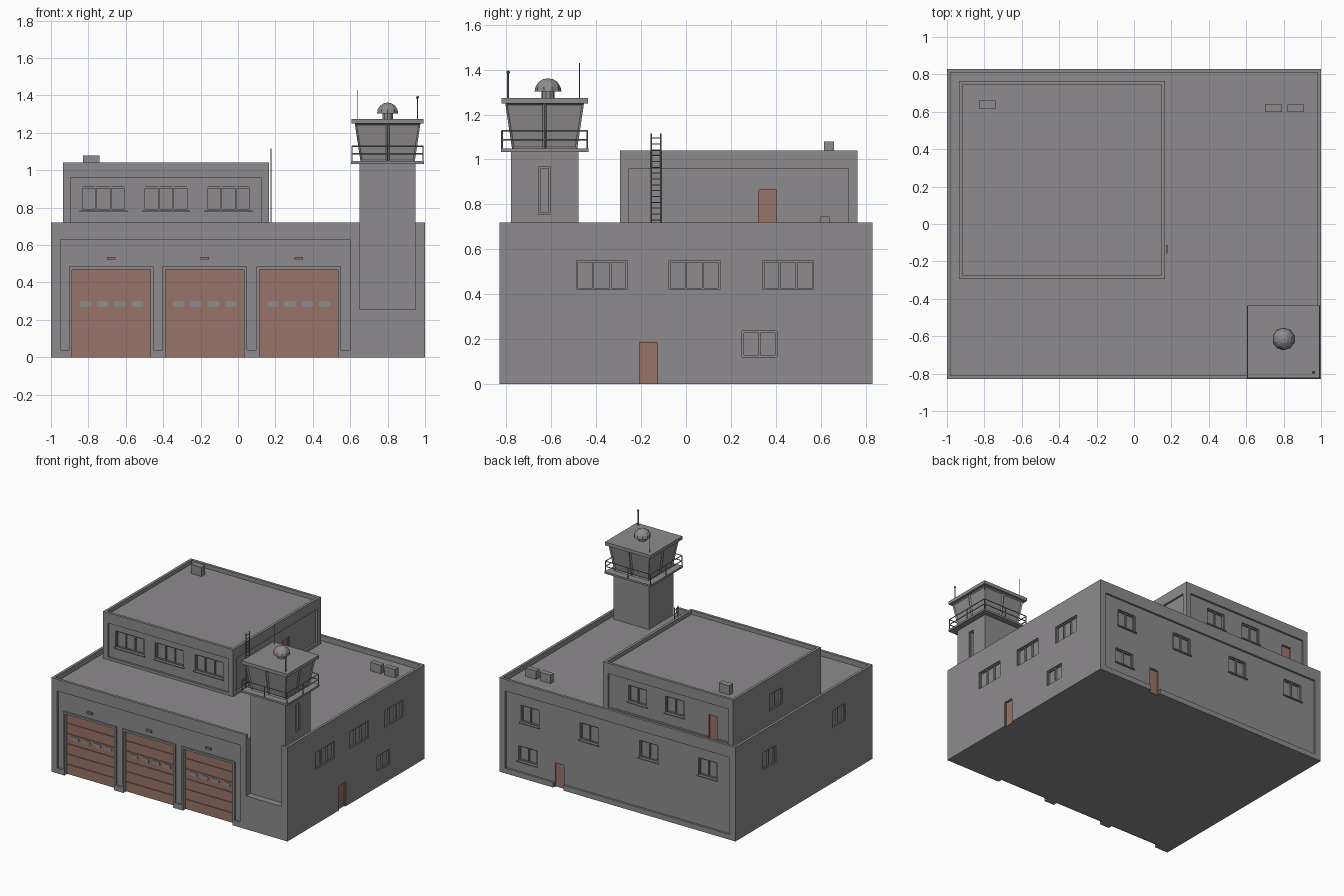
import bpy, bmesh, math
from mathutils import Vector, Matrix

if "Cube" in bpy.data.objects:
    bpy.data.objects.remove(bpy.data.objects["Cube"], do_unlink=True)


def material(name, rgb):
    m = bpy.data.materials.new(name)
    m.use_nodes = True
    m.diffuse_color = (*rgb, 1)
    m.node_tree.nodes["Principled BSDF"].inputs["Base Color"].default_value = (*rgb, 1)
    return m


GREY = material("concrete grey", (0.27, 0.26, 0.268))
BROWN = material("door brown", (0.31, 0.175, 0.14))


def finish(name, bm, mat):
    bmesh.ops.recalc_face_normals(bm, faces=bm.faces)
    me = bpy.data.meshes.new(name)
    bm.to_mesh(me)
    bm.free()
    me.materials.append(mat)
    ob = bpy.data.objects.new(name, me)
    bpy.context.collection.objects.link(ob)
    return ob


def add_box(bm, x, y, z):
    size = Matrix.Diagonal((x[1] - x[0], y[1] - y[0], z[1] - z[0], 1))
    mid = Matrix.Translation((sum(x) / 2, sum(y) / 2, sum(z) / 2))
    return bmesh.ops.create_cube(bm, size=1, matrix=mid @ size)["verts"]


def boxes(name, items, mat=GREY):
    bm = bmesh.new()
    for b in items:
        add_box(bm, *b)
    return finish(name, bm, mat)


def cut(body, items):
    cutter = boxes("cutter", items)
    cutter.hide_render = True
    mod = body.modifiers.new("cut", 'BOOLEAN')
    mod.object, mod.operation, mod.solver = cutter, 'DIFFERENCE', 'EXACT'
    bpy.context.view_layer.objects.active = body
    bpy.ops.object.modifier_apply(modifier=mod.name)
    bpy.data.objects.remove(cutter, do_unlink=True)


def on_wall(wall, u, z, d):
    """Box on a wall: u along it, z up, d outward from its plane."""
    axis, sign, plane = wall
    n = tuple(sorted(plane + sign * k for k in d))
    return (n, u, z) if axis == 'x' else (u, n, z)


def cyl(name, p, q, r, sides=8):
    p, q = Vector(p), Vector(q)
    bm = bmesh.new()
    rot = (q - p).to_track_quat('Z', 'Y').to_matrix().to_4x4()
    bmesh.ops.create_cone(bm, cap_ends=True, segments=sides, radius1=r, radius2=r,
                          depth=(q - p).length, matrix=Matrix.Translation((p + q) / 2) @ rot)
    return finish(name, bm, GREY)


FRONT, BACK = ('y', -1, -0.83), ('y', 1, 0.83)
LEFT, RIGHT = ('x', 1, 1.0), ('x', -1, -1.0)
P_FRONT, P_BACK = ('y', -1, -0.295), ('y', 1, 0.765)
P_LEFT, P_RIGHT = ('x', 1, 0.165), ('x', -1, -0.935)
PANEL = 0.015   # depth of the large recessed wall panels
DEEP = 0.02     # depth of window and door openings


def window(wall, centre, width, z, panes, skin, sill):
    """Returns the opening and adds bars and sill; skin is the wall surface depth."""
    u = (centre - width / 2, centre + width / 2)
    bars = []
    for i in range(panes + 1):
        m = u[0] + width * i / panes
        off = 0.004 if i == 0 else -0.004 if i == panes else 0
        bars.append(on_wall(wall, (m + off - 0.004, m + off + 0.004), z, (skin - DEEP, skin - 0.008)))
    for k in (z[0] + 0.004, z[1] - 0.004):
        bars.append(on_wall(wall, u, (k - 0.004, k + 0.004), (skin - DEEP, skin - 0.009)))
    boxes("window_frame", bars)
    if sill:
        boxes("window_sill", [on_wall(wall, (u[0] - 0.008, u[1] + 0.008),
                                      (z[0] - 0.008, z[0]), (skin - DEEP, skin + 0.012))])
    return on_wall(wall, u, z, (skin - DEEP, 0.05))


def door(wall, centre, z0, skin):
    """Returns the opening and adds a leaf with a thin frame."""
    u, z = (centre - 0.043, centre + 0.043), (z0, z0 + 0.19)
    boxes("door_leaf", [on_wall(wall, (u[0] + 0.006, u[1] - 0.006), (z0, z[1] - 0.006),
                                (skin - DEEP, skin - 0.012))], BROWN)
    boxes("door_frame", [on_wall(wall, (a, a + 0.006), z, (skin - DEEP, skin - 0.002))
                         for a in (u[0], u[1] - 0.006)]
          + [on_wall(wall, u, (z[1] - 0.006, z[1]), (skin - DEEP, skin - 0.002))], BROWN)
    return on_wall(wall, u, (z0 - 0.01 if z0 == 0 else z0, z[1]), (skin - DEEP, 0.05))


# Main hall with parapet and recessed wall panels
HIGH, LOW = (0.42, 0.55), (0.12, 0.235)
hall = boxes("main_hall", [((-1, 1), (-0.83, 0.83), (0, 0.72))])
cut(hall, [((-0.98, 0.98), (-0.81, 0.81), (0.68, 0.8)),
           on_wall(FRONT, (-0.95, 0.6), (0.04, 0.63), (-PANEL, 0.05)),
           on_wall(BACK, (-0.95, 0.95), (0.04, 0.63), (-PANEL, 0.05))])
openings = [((0.65, 0.95), (-0.9, -0.78), (0.255, 0.8))]
for y in (-0.375, 0.0375, 0.455):
    openings.append(window(LEFT, y, 0.228, HIGH, 3, 0, False))
openings.append(window(LEFT, 0.328, 0.155, LOW, 2, 0, False))
openings.append(door(LEFT, -0.167, 0, 0))
for x in (-0.755, -0.255, 0.25, 0.75):
    openings.append(window(BACK, x, 0.155, HIGH, 2, -PANEL, True))
openings.append(window(BACK, 0.77, 0.155, LOW, 2, -PANEL, True))
openings.append(door(BACK, 0.5, 0, -PANEL))
for y in (-0.42, 0.42):
    openings.append(window(RIGHT, y, 0.155, HIGH, 2, 0, False))

# Garage doors: slatted leaf, grey glazing, frame and lamp
for x in (-0.678, -0.178, 0.325):
    u, o = (x - 0.21, x + 0.21), (x - 0.225, x + 0.225)
    openings.append(on_wall(FRONT, u, (-0.01, 0.47), (-0.05, 0.05)))
    step = 0.47 / 6
    boxes("garage_door", [on_wall(FRONT, u, (0, 0.47), (-0.05, -0.035))]
          + [on_wall(FRONT, u, (i * step + 0.003, (i + 1) * step - 0.002), (-0.04, -0.028))
             for i in range(6)], BROWN)
    boxes("garage_frame", [on_wall(FRONT, s, (0, 0.48), (-0.05, -0.001))
                           for s in ((o[0], u[0]), (u[1], o[1]))]
          + [on_wall(FRONT, o, (0.47, 0.485), (-0.05, -0.001))])
    boxes("garage_lamp", [on_wall(FRONT, (x - 0.022, x + 0.022), (0.522, 0.537),
                                  (-PANEL, 0))], BROWN)
    bm = bmesh.new()
    for i in range(4):
        c = x + (i - 1.5) * 0.093
        add_box(bm, *on_wall(FRONT, (c - 0.032, c + 0.032), (0.27, 0.3), (-0.03, -0.025)))
    along = [e for e in bm.edges if abs(e.verts[0].co.y - e.verts[1].co.y) > 0.001]
    bmesh.ops.bevel(bm, geom=along, offset=0.011, segments=3, profile=0.5, affect='EDGES')
    finish("garage_glazing", bm, GREY)
cut(hall, openings)

# Upper storey
upper = boxes("upper_storey", [((-0.935, 0.165), (-0.295, 0.765), (0.67, 1.04))])
cut(upper, [((-0.915, 0.145), (-0.275, 0.745), (1.01, 1.1)),
            on_wall(P_FRONT, (-0.895, 0.125), (0.7, 0.96), (-PANEL, 0.05)),
            on_wall(P_BACK, (-0.895, 0.125), (0.7, 0.96), (-PANEL, 0.05)),
            on_wall(P_LEFT, (-0.255, 0.725), (0.7, 0.96), (-PANEL, 0.05))])
openings = [window(P_FRONT, x, 0.24, (0.785, 0.91), 3, -PANEL, True) for x in (-0.72, -0.385, -0.05)]
openings += [window(P_BACK, x, 0.155, (0.785, 0.91), 2, -PANEL, True) for x in (-0.43, -0.115)]
openings += [window(P_RIGHT, 0.25, 0.155, (0.785, 0.91), 2, 0, False),
             door(P_BACK, -0.755, 0.68, -PANEL), door(P_LEFT, 0.363, 0.68, -PANEL)]
cut(upper, openings)

# Rooftop units
boxes("roof_units", [((0.7, 0.79), (0.6, 0.64), (0.67, 0.745)),
                     ((0.82, 0.91), (0.6, 0.64), (0.67, 0.745)),
                     ((-0.83, -0.74), (0.615, 0.66), (1.0, 1.08))])

# Ladder
for y in (-0.155, -0.113):
    cyl("ladder_rail", (0.176, y, 0.68), (0.176, y, 1.115), 0.003, 6)
for i in range(16):
    z = 0.705 + i * 0.026
    cyl("ladder_rung", (0.176, -0.155, z), (0.176, -0.113, z), 0.0025, 6)

# Tower shaft and platform
TX, TY = 0.8, -0.63
shaft = boxes("tower_shaft", [((0.65, 0.95), (-0.78, -0.48), (0.25, 1.04))])
cut(shaft, [window(('x', 1, 0.95), TY, 0.05, (0.755, 0.968), 1, 0, False)])
boxes("tower_platform", [((0.605, 0.995), (-0.825, -0.435), (1.034, 1.048))])

# Railing
a = 0.19
corners = [(TX + sx * a, TY + sy * a) for sx, sy in ((-1, -1), (1, -1), (1, 1), (-1, 1))]
for i, p in enumerate(corners):
    q = corners[(i + 1) % 4]
    mid = ((p[0] + q[0]) / 2, (p[1] + q[1]) / 2)
    for z in (1.088, 1.128):
        cyl("railing_bar", (*p, z), (*q, z), 0.0035, 6)
    for post in (p, mid):
        cyl("railing_post", (*post, 1.045), (*post, 1.128), 0.0035, 6)

# Flared cab with inset panes and flat roof
bm = bmesh.new()
verts = add_box(bm, (TX - 0.145, TX + 0.145), (TY - 0.145, TY + 0.145), (1.045, 1.25))
for v in verts:
    if v.co.z > 1.2:
        v.co.x, v.co.y = TX + (v.co.x - TX) * 1.21, TY + (v.co.y - TY) * 1.21
for normal in ((1, 0, 0), (0, 1, 0)):
    bmesh.ops.bisect_plane(bm, geom=bm.verts[:] + bm.edges[:] + bm.faces[:],
                           plane_co=(TX, TY, 0), plane_no=normal)
bm.normal_update()
sides = [f for f in bm.faces if abs(f.normal.z) < 0.7]
bmesh.ops.inset_individual(bm, faces=sides, thickness=0.013, depth=-0.008)
finish("tower_cab", bm, GREY)
boxes("tower_roof", [((TX - 0.193, TX + 0.193), (TY - 0.193, TY + 0.193), (1.25, 1.275))])

# Radar dome
DY = -0.615
cyl("dome_base", (TX, DY, 1.27), (TX, DY, 1.31), 0.03, 10)
bm = bmesh.new()
bmesh.ops.create_uvsphere(bm, u_segments=10, v_segments=8, radius=0.06,
                          matrix=Matrix.Translation((TX, DY, 1.302)))
res = bmesh.ops.bisect_plane(bm, geom=bm.verts[:] + bm.edges[:] + bm.faces[:],
                             plane_co=(0, 0, 1.302), plane_no=(0, 0, 1), clear_inner=True)
bmesh.ops.holes_fill(bm, edges=bm.edges)
finish("radar_dome", bm, GREY)

# Antennas
cyl("thin_antenna", (0.64, -0.475, 1.27), (0.64, -0.475, 1.43), 0.002, 6)
cyl("ball_antenna", (0.96, -0.793, 1.27), (0.96, -0.793, 1.39), 0.004, 6)
bm = bmesh.new()
bmesh.ops.create_icosphere(bm, subdivisions=1, radius=0.009,
                           matrix=Matrix.Translation((0.96, -0.793, 1.389)))
finish("antenna_ball", bm, GREY)
